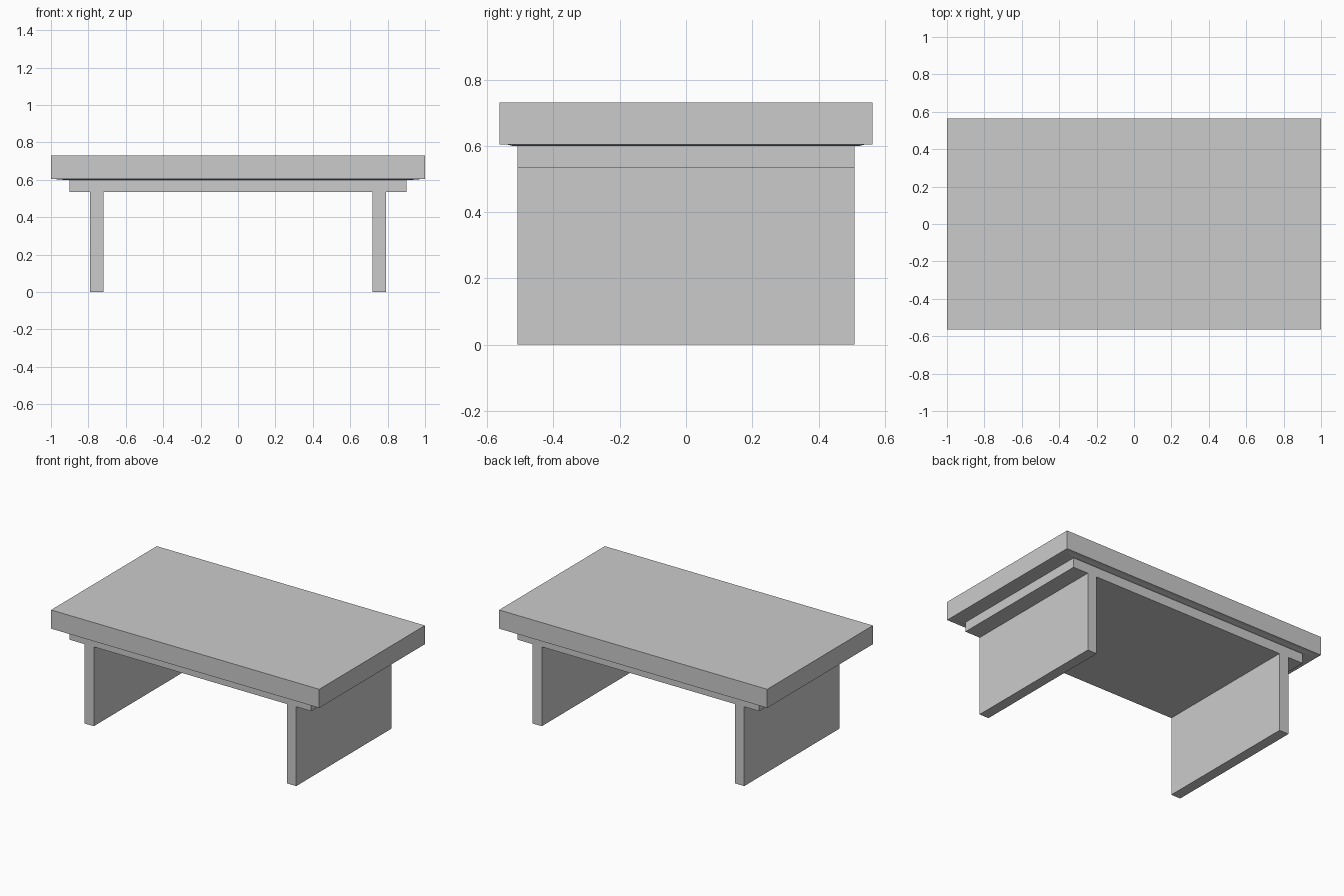
import bpy

cube = bpy.data.objects.get("Cube")
if cube:
    bpy.data.objects.remove(cube, do_unlink=True)

grey = bpy.data.materials.new("plain grey")
grey.use_nodes = True
colour = (0.6, 0.6, 0.6, 1)
grey.diffuse_color = colour
grey.node_tree.nodes["Principled BSDF"].inputs["Base Color"].default_value = colour


def block(name, size, bottom, x=0):
    """Box of the given size resting at height bottom."""
    bpy.ops.mesh.primitive_cube_add(size=1, location=(x, 0, bottom + size[2] / 2))
    obj = bpy.context.object
    obj.name = name
    obj.scale = size
    bpy.ops.object.transform_apply(location=False, rotation=False, scale=True)
    obj.data.materials.append(grey)
    return obj


# Thick top slab and the smaller apron slab beneath it
block("table_top", (2.0, 1.126, 0.126), 0.604)
block("apron", (1.804, 1.016, 0.069), 0.535)

# Shallow flared underside joining the slab to the apron
flare = block("top_underside", (1.96, 1.08, 0.004), 0.6)
for v in flare.data.vertices:
    if v.co.z < 0:
        v.co.x *= 0.95
        v.co.y *= 0.97

# Full-depth panel legs
for side, sign in (("left", 1), ("right", -1)):
    block(side + "_leg", (0.07, 1.016, 0.535), 0, sign * 0.755)
